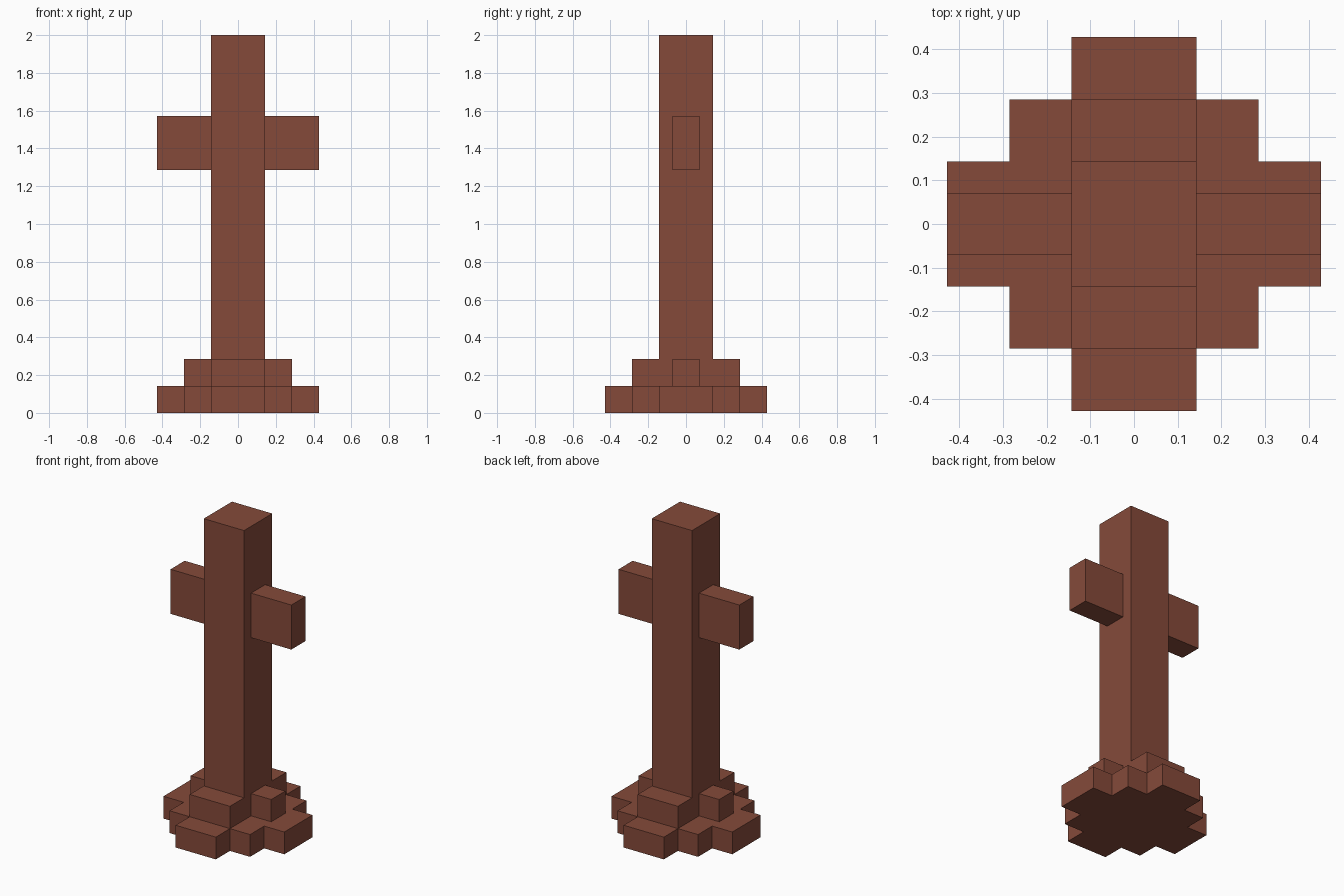
import bpy, bmesh

if "Cube" in bpy.data.objects:
    bpy.data.objects.remove(bpy.data.objects["Cube"])

U = 1 / 7  # grid unit: the model is 14 units tall

stone = bpy.data.materials.new("red_brown_stone")
stone.diffuse_color = (0.235, 0.0685, 0.0423, 1)
stone.use_nodes = True
stone.node_tree.nodes["Principled BSDF"].inputs["Base Color"].default_value = stone.diffuse_color


def finish(name, bm):
    bmesh.ops.recalc_face_normals(bm, faces=bm.faces)
    mesh = bpy.data.meshes.new(name)
    bm.to_mesh(mesh)
    bm.free()
    mesh.materials.append(stone)
    obj = bpy.data.objects.new(name, mesh)
    bpy.context.collection.objects.link(obj)
    return obj


def prism(name, outline, z0, z1):
    """Extrude a flat outline from z0 to z1 (all in grid units)."""
    bm = bmesh.new()
    face = bm.faces.new([bm.verts.new((x * U, y * U, z0 * U)) for x, y in outline])
    top = bmesh.ops.extrude_face_region(bm, geom=[face])["geom"]
    verts = [v for v in top if isinstance(v, bmesh.types.BMVert)]
    bmesh.ops.translate(bm, verts=verts, vec=(0, 0, (z1 - z0) * U))
    return finish(name, bm)


def box(name, x0, x1, y0, y1, z0, z1):
    return prism(name, [(x0, y0), (x1, y0), (x1, y1), (x0, y1)], z0, z1)


# Stepped base slab: one quarter of the outline, mirrored around
quarter = [(3, 1), (2, 1), (2, 2), (1, 2), (1, 3)]
half = quarter + [(-x, y) for x, y in reversed(quarter)]
prism("base_slab", half + [(x, -y) for x, y in reversed(half)], 0, 1)

# Square pillar
box("pillar", -1, 1, -1, 1, 1, 14)

# Upper steps: wide at front and back
box("front_step", -1, 1, -2, -1, 1, 2)
box("back_step", -1, 1, 1, 2, 1, 2)

# Narrow side steps and cross arms
for side, s in (("left", -1), ("right", 1)):
    x0, x1 = sorted((s, 2 * s))
    box(side + "_step", x0, x1, -0.5, 0.5, 1, 2)
    x0, x1 = sorted((s, 3 * s))
    box(side + "_arm", x0, x1, -0.5, 0.5, 9, 11)
